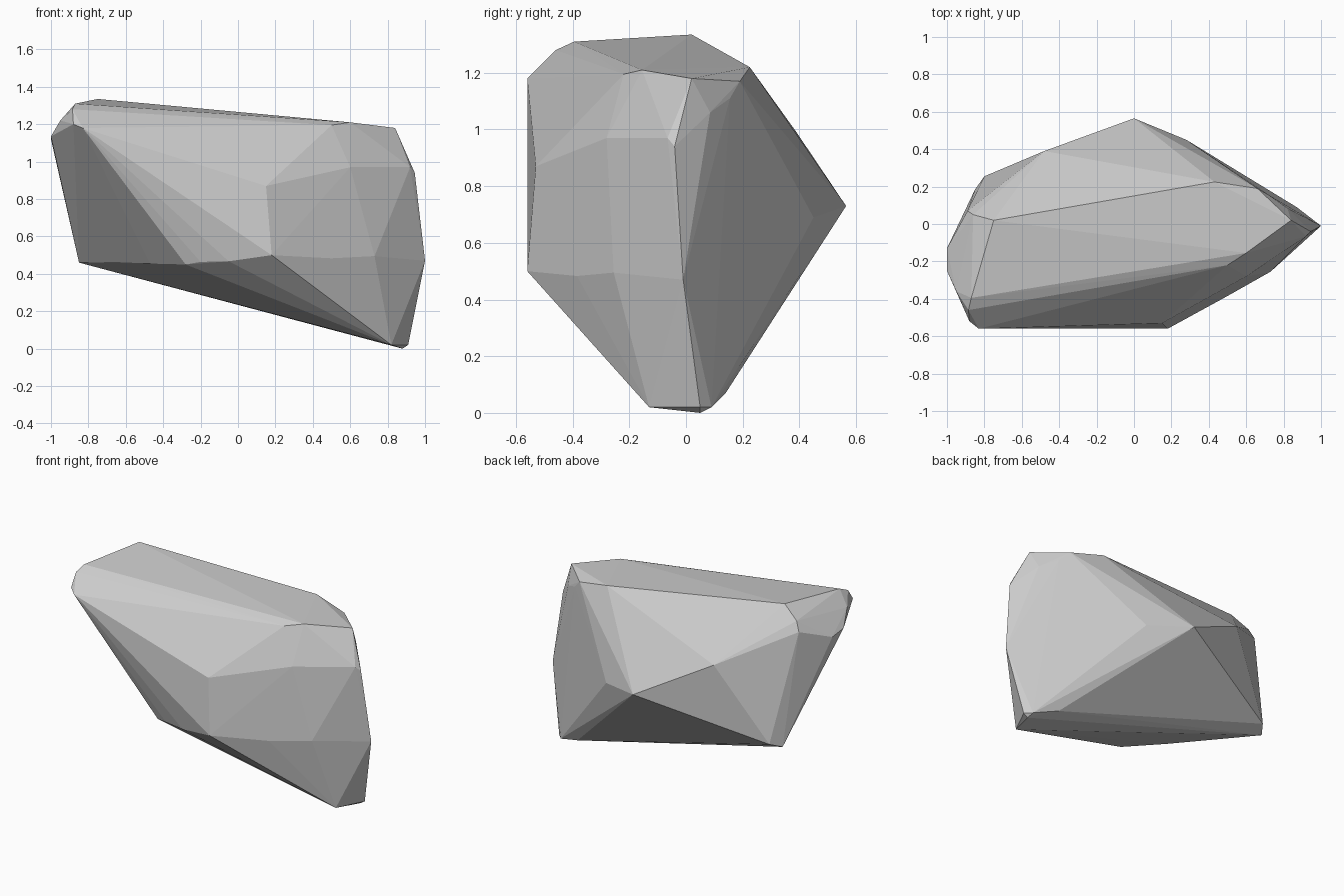
import bpy, bmesh

# Corner points of a chipped boulder, grouped by region
top = [(-.75, .02, 1.335), (-.87, -.395, 1.31), (.43, .225, 1.22), (.66, .19, 1.17),
       (.50, -.22, 1.195), (.60, -.155, 1.21), (.84, .02, 1.18)]
right_end = [(.72, .155, 1.11), (.82, .085, 1.06), (.945, -.04, .94), (.92, -.065, .97),
             (.60, -.28, .97), (1.0, -.01, .47), (.73, -.255, .495)]
front = [(.15, -.53, .87), (.18, -.56, .50), (.50, -.385, .483),
         (-.83, -.56, 1.18), (-.88, -.52, 1.20)]
left_end = [(-.885, -.46, 1.28), (-1.0, -.25, 1.135), (-1.0, -.13, 1.12), (-.95, -.36, 1.22),
            (-.89, .07, 1.20), (-.86, .05, 1.26)]
back = [(0, .565, .73), (.28, .45, .69), (-.48, .39, .99)]
underside = [(-.85, .185, .46), (-.80, .255, .49), (-.65, -.06, .463), (-.47, -.26, .455),
             (-.28, -.455, .45), (-.20, -.485, .464), (-.05, -.52, .467),
             (.82, -.13, .02), (.88, .05, 0), (.91, .05, .02),
             (.87, .09, .02), (.71, .14, .07)]

# Wrap the corners in a convex skin, flat shaded
bm = bmesh.new()
for p in top + right_end + front + left_end + back + underside:
    bm.verts.new(p)
bmesh.ops.convex_hull(bm, input=bm.verts)
loose = [v for v in bm.verts if not v.link_faces]
bmesh.ops.delete(bm, geom=loose, context='VERTS')
bmesh.ops.recalc_face_normals(bm, faces=bm.faces)

mesh = bpy.data.meshes.new("boulder")
bm.to_mesh(mesh)
bm.free()
bpy.context.collection.objects.link(bpy.data.objects.new("boulder", mesh))
